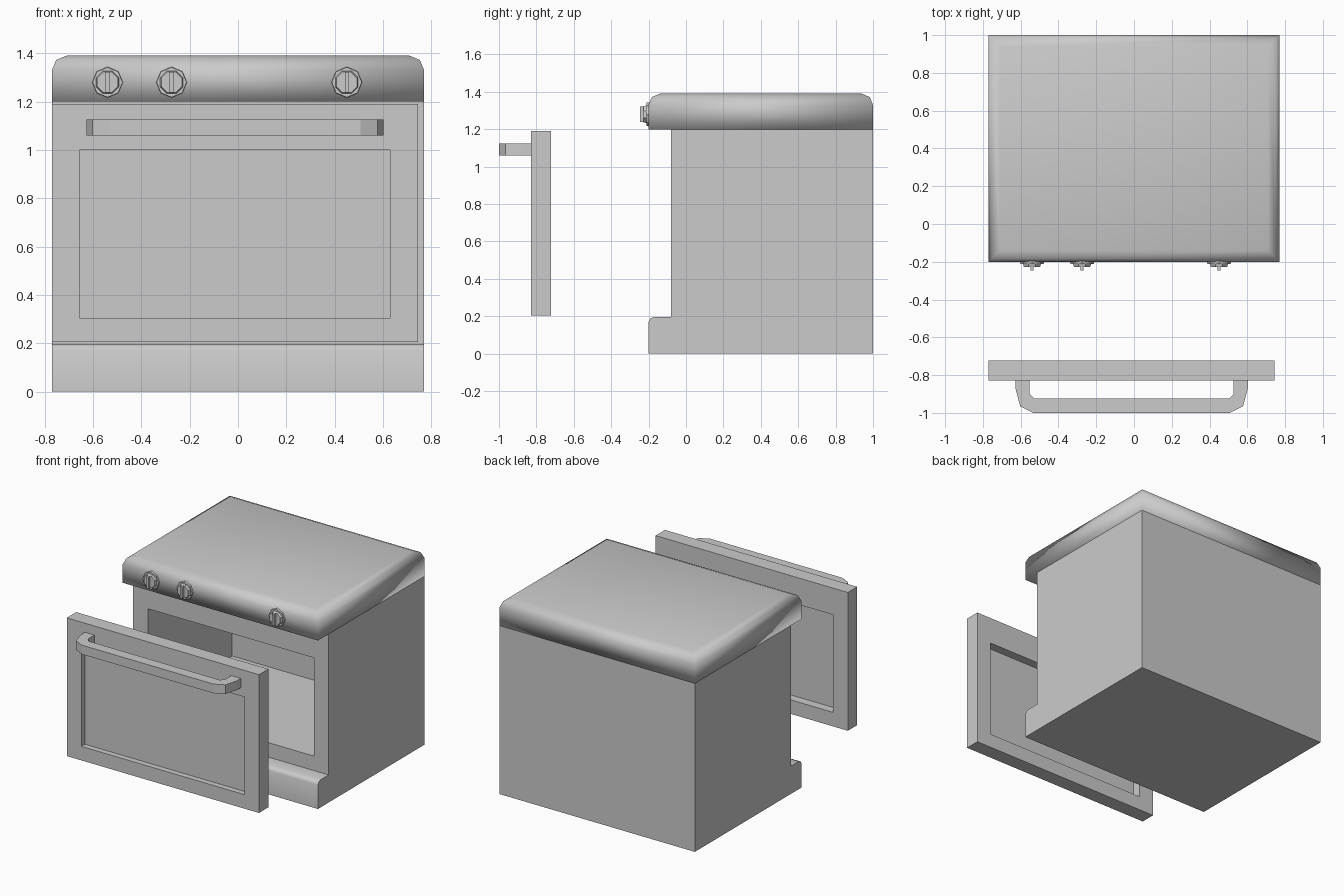
import bpy, bmesh, math
from mathutils import Matrix

if "Cube" in bpy.data.objects:
    bpy.data.objects.remove(bpy.data.objects["Cube"])


def make(name, bm):
    bmesh.ops.recalc_face_normals(bm, faces=bm.faces)
    mesh = bpy.data.meshes.new(name)
    bm.to_mesh(mesh)
    bm.free()
    ob = bpy.data.objects.new(name, mesh)
    bpy.context.collection.objects.link(ob)
    return ob


def box(name, x0, x1, y0, y1, z0, z1):
    bm = bmesh.new()
    m = (Matrix.Translation(((x0 + x1) / 2, (y0 + y1) / 2, (z0 + z1) / 2))
         @ Matrix.Diagonal((x1 - x0, y1 - y0, z1 - z0, 1)))
    bmesh.ops.create_cube(bm, size=1, matrix=m)
    return make(name, bm)


def prism(name, points, offset):
    """Extrude a closed outline of 3D points along an offset."""
    bm = bmesh.new()
    face = bm.faces.new([bm.verts.new(p) for p in points])
    ext = bmesh.ops.extrude_face_region(bm, geom=[face], use_keep_orig=True)
    verts = [g for g in ext["geom"] if isinstance(g, bmesh.types.BMVert)]
    bmesh.ops.translate(bm, vec=offset, verts=verts)
    return make(name, bm)


def apply_mods(ob):
    bpy.context.view_layer.objects.active = ob
    for mod in list(ob.modifiers):
        bpy.ops.object.modifier_apply(modifier=mod.name)


def carve(ob, *bounds):
    """Cut a box-shaped pocket out of an object."""
    cutter = box("cutter", *bounds)
    cutter.hide_render = True
    mod = ob.modifiers.new("pocket", "BOOLEAN")
    mod.operation, mod.solver, mod.object = "DIFFERENCE", "EXACT", cutter
    apply_mods(ob)
    bpy.data.objects.remove(cutter)


def smooth(ob, angle):
    bpy.ops.object.select_all(action="DESELECT")
    ob.select_set(True)
    bpy.context.view_layer.objects.active = ob
    bpy.ops.object.shade_smooth_by_angle(angle=math.radians(angle))


W = 0.77

# Oven body with protruding rounded plinth and hollow cavity
side = [(-0.2, 0), (-0.2, 0.17), (-0.192, 0.188), (-0.17, 0.197),
        (-0.08, 0.197), (-0.08, 1.2), (1, 1.2), (1, 0)]
body = prism("oven_body", [(-W, y, z) for y, z in side], (2 * W, 0, 0))
carve(body, -0.655, 0.655, -0.3, 0.87, 0.3, 1.0)
smooth(body, 50)

# Cooktop slab, top rim rounded, softly shaded
bm = bmesh.new()
bmesh.ops.create_cube(bm, size=1, matrix=Matrix.Translation((0, 0.4, 1.295))
                      @ Matrix.Diagonal((2 * W, 1.2, 0.19, 1)))
rim = [e for e in bm.edges if all(v.co.z > 1.3 for v in e.verts)]
bmesh.ops.bevel(bm, geom=rim, offset=0.06, segments=2, profile=0.5,
                affect="EDGES")
top = make("cooktop", bm)
top.data.shade_smooth()

# Door, pulled out in front, with a window recess on each side
door = box("door", -W, 0.745, -0.828, -0.722, 0.205, 1.19)
carve(door, -0.655, 0.63, -0.9, -0.788, 0.305, 1.0)
carve(door, -0.655, 0.63, -0.784, -0.6, 0.305, 1.0)

# Door handle: bent bar outline, mirrored about the door centre
cx = -0.0125
half = [(0.54, -0.828), (0.615, -0.828), (0.615, -0.87),
        (0.59, -0.965), (0.52, -1.0)]
inner = [(0.515, -0.925), (0.54, -0.9)]
right = inner + half
outline = right + [(-x, y) for x, y in reversed(right)]
handle = prism("door_handle", [(cx + x, y, 1.06) for x, y in outline],
               (0, 0, 0.065))


# Control knobs: octagonal flange, tapered dial and grip bar
def disc(name, x, r0, r1, y0, y1, turn):
    bm = bmesh.new()
    m = (Matrix.Translation((x, (y0 + y1) / 2, 1.28))
         @ Matrix.Rotation(math.pi / 2, 4, "X") @ Matrix.Rotation(turn, 4, "Z"))
    bmesh.ops.create_cone(bm, cap_ends=True, segments=8, radius1=r0,
                          radius2=r1, depth=y0 - y1, matrix=m)
    return make(name, bm)


for i, x in enumerate((-0.54, -0.275, 0.45), 1):
    disc(f"knob_flange_{i}", x, 0.064, 0.062, -0.195, -0.212, 0)
    disc(f"knob_dial_{i}", x, 0.052, 0.046, -0.21, -0.228, math.pi / 8)
    box(f"knob_grip_{i}", x - 0.008, x + 0.008, -0.247, -0.225, 1.238, 1.322)
